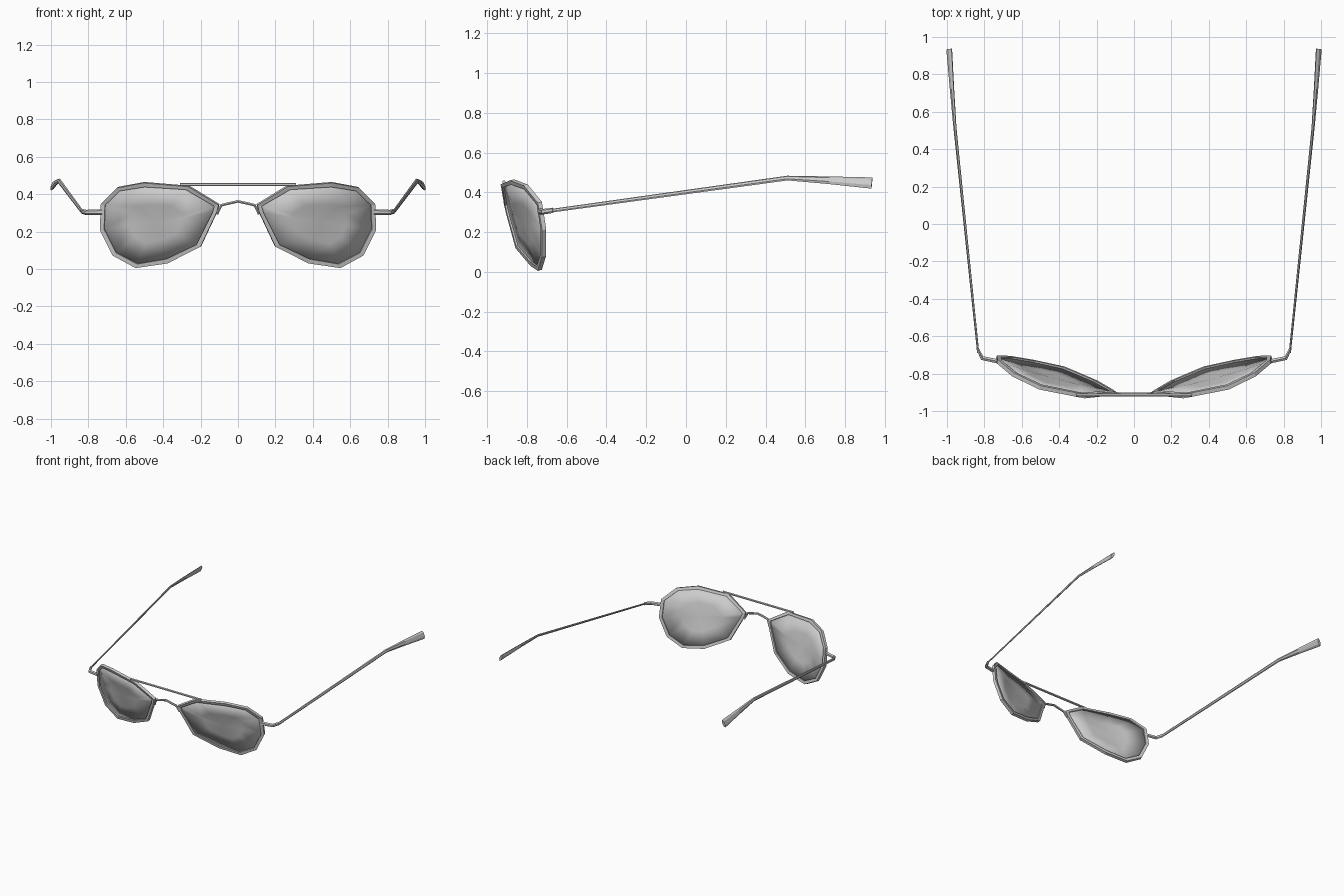
import bpy, bmesh
from mathutils import Vector

if "Cube" in bpy.data.objects:
    bpy.data.objects.remove(bpy.data.objects["Cube"])


def make_object(name, verts, faces, mirrored=False):
    mesh = bpy.data.meshes.new(name)
    mesh.from_pydata([tuple(v) for v in verts], [], faces)
    bm = bmesh.new()
    bm.from_mesh(mesh)
    bmesh.ops.recalc_face_normals(bm, faces=bm.faces)
    bm.to_mesh(mesh)
    bm.free()
    obj = bpy.data.objects.new(name, mesh)
    bpy.context.collection.objects.link(obj)
    if mirrored:
        mod = obj.modifiers.new("Mirror", 'MIRROR')
        mod.use_axis[0] = True
        mod.use_mirror_merge = False
    return obj


def sweep(name, path, sections, ref, mirrored=False):
    """Loft a flat-sided hexagonal section (half width, half height) along a path."""
    hexagon = [(1, -.5), (1, .5), (0, 1), (-1, .5), (-1, -.5), (0, -1)]
    pts = [Vector(p) for p in path]
    last, n = len(pts) - 1, len(hexagon)
    verts = []
    for i, p in enumerate(pts):
        tangent = (pts[min(i + 1, last)] - pts[max(i - 1, 0)]).normalized()
        side = tangent.cross(Vector(ref)).normalized()
        up = side.cross(tangent).normalized()
        w, h = sections[i] if isinstance(sections, list) else sections
        verts += [p + side * w * a + up * h * b for a, b in hexagon]
    faces = [[i * n + j, i * n + (j + 1) % n, (i + 1) * n + (j + 1) % n, (i + 1) * n + j]
             for i in range(last) for j in range(n)]
    faces += [list(range(n)), list(range(last * n, last * n + n))]
    return make_object(name, verts, faces, mirrored)


# Outline of one eye: eleven corners on a wrapped, tilted surface
outline = [Vector(p) for p in [
    (.503, -.875, .463), (.262, -.922, .443), (.102, -.905, .345), (.112, -.897, .305),
    (.198, -.847, .122), (.374, -.772, .033), (.545, -.735, .008), (.668, -.715, .075),
    (.736, -.713, .212), (.731, -.735, .35), (.647, -.805, .436)]]
count = len(outline)
centre = sum(outline, Vector()) / count
normal = Vector()
for i in range(count):
    normal += (outline[i] - centre).cross(outline[(i + 1) % count] - centre)
normal.normalize()
if normal.y > 0:
    normal.negate()
inner = [p + (centre - p).normalized() * .024 for p in outline]

# Rims: faceted rings with a rectangular section
depth = normal * .011
ring = []
for o, q in zip(outline, inner):
    ring += [o + depth, o - depth, q - depth, q + depth]
faces = [[i * 4 + j, i * 4 + (j + 1) % 4,
          (i + 1) % count * 4 + (j + 1) % 4, (i + 1) % count * 4 + j]
         for i in range(count) for j in range(4)]
make_object("rims", ring, faces, True)

# Lenses: thin, slightly domed panes
half = [q + (centre - q) * .5 + normal * .009 for q in inner]
lens_pts = inner + half + [centre + normal * .012]
faces = []
for i in range(count):
    k = (i + 1) % count
    faces += [[i, k, count + k, count + i], [count + i, count + k, 2 * count]]
lens = make_object("lenses", lens_pts, faces, True)
solid = lens.modifiers.new("Thickness", 'SOLIDIFY')
solid.thickness = .004
solid.offset = 0
for poly in lens.data.polygons:
    poly.use_smooth = True

# Straight brow bar
sweep("brow_bar", [(-.31, -.915, .452), (.31, -.915, .452)], (.008, .009), (0, 0, 1))

# Arched nose bridge
arch = [(.112, -.895, .295), (.103, -.902, .315), (.088, -.908, .342), (.045, -.91, .352)]
path = [(-x, y, z) for x, y, z in arch] + [(0, -.91, .362)] + arch[::-1]
sweep("nose_bridge", path, (.007, .008), (0, 1, 0))

# End pieces that turn the corner to the hinges
sweep("end_pieces", [(.725, -.735, .305), (.812, -.717, .303), (.836, -.668, .31)],
      [(.011, .015), (.011, .014), (.007, .013)], (0, 0, 1), True)

# Temples: slim arms bending down into flared tips
sweep("temples", [(.833, -.69, .306), (.957, .51, .472), (.973, .72, .461), (.988, .935, .447)],
      [(.004, .010), (.006, .013), (.008, .021), (.010, .031)], (-.45, 0, 1), True)
